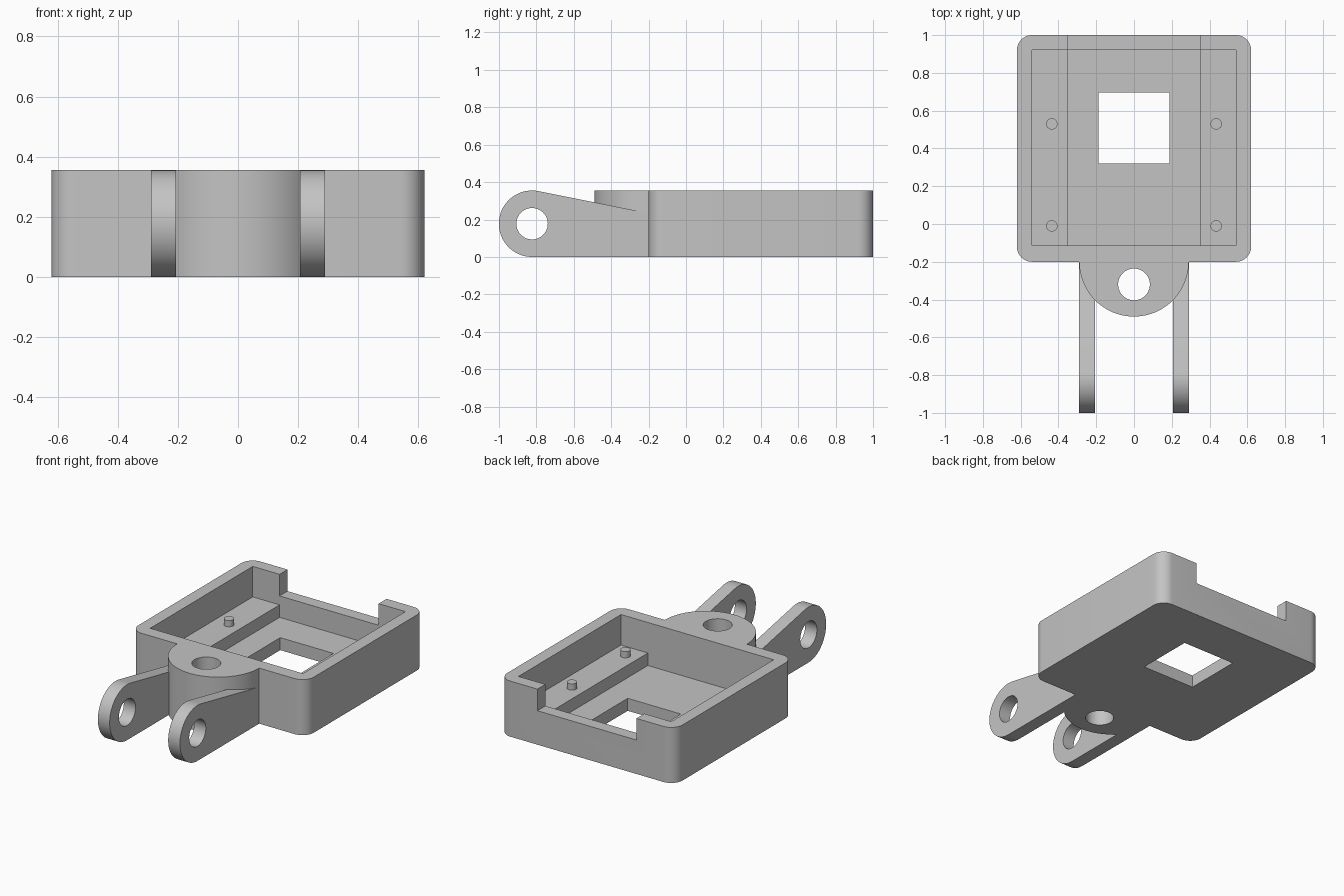
import bpy, bmesh
from math import pi, sin, cos, atan

if "Cube" in bpy.data.objects:
    bpy.data.objects.remove(bpy.data.objects["Cube"], do_unlink=True)

# One plain grey plastic
grey = bpy.data.materials.new("grey plastic")
grey.use_nodes = True
colour = (0.55, 0.55, 0.55, 1)
grey.diffuse_color = colour
for node in grey.node_tree.nodes:
    if node.type == 'BSDF_PRINCIPLED':
        node.inputs["Base Color"].default_value = colour

HEIGHT = 0.355
FLOOR = 0.08
RAIL_TOP = 0.16
HALF_W = 0.62
FRONT, BACK = -0.2, 1.0
HOLE = 0.084


def arc(cx, cy, r, start, end, n=24):
    return [(cx + r * cos(start + (end - start) * i / n),
             cy + r * sin(start + (end - start) * i / n)) for i in range(n + 1)]


def circle(cx, cy, r, n=48):
    return arc(cx, cy, r, 0, 2 * pi, n)[:-1]


def rect(x0, x1, y0, y1):
    return [(x0, y0), (x1, y0), (x1, y1), (x0, y1)]


def prism(name, outline, low, high, along_x=False):
    """Extrude a flat outline along z, or a side outline along x."""
    bm = bmesh.new()

    def place(p, w):
        return (w, p[0], p[1]) if along_x else (p[0], p[1], w)
    bottom = [bm.verts.new(place(p, low)) for p in outline]
    top = [bm.verts.new(place(p, high)) for p in outline]
    bm.faces.new(bottom[::-1])
    bm.faces.new(top)
    n = len(outline)
    for i in range(n):
        j = (i + 1) % n
        bm.faces.new((bottom[i], bottom[j], top[j], top[i]))
    bmesh.ops.recalc_face_normals(bm, faces=bm.faces)
    mesh = bpy.data.meshes.new(name)
    bm.to_mesh(mesh)
    bm.free()
    mesh.materials.append(grey)
    obj = bpy.data.objects.new(name, mesh)
    bpy.context.collection.objects.link(obj)
    return obj


def finish(obj, cutters=()):
    """Cut the holes, then smooth the curved walls."""
    bpy.ops.object.select_all(action='DESELECT')
    bpy.context.view_layer.objects.active = obj
    obj.select_set(True)
    for cutter in cutters:
        cutter.hide_render = True
        mod = obj.modifiers.new("cut", 'BOOLEAN')
        mod.operation = 'DIFFERENCE'
        mod.solver = 'EXACT'
        mod.object = cutter
        bpy.ops.object.modifier_apply(modifier=mod.name)
        bpy.data.objects.remove(cutter, do_unlink=True)
    bpy.ops.object.shade_smooth_by_angle(angle=pi / 6)


# Open tray with rounded corners, a window in the floor and a notched back wall
r = 0.08
outline = (arc(HALF_W - r, BACK - r, r, 0, pi / 2, 10)
           + arc(-HALF_W + r, BACK - r, r, pi / 2, pi, 10)
           + arc(-HALF_W + r, FRONT + r, r, pi, 1.5 * pi, 10)
           + arc(HALF_W - r, FRONT + r, r, 1.5 * pi, 2 * pi, 10))
tray = prism("tray", outline, 0, HEIGHT)
finish(tray, [
    prism("cavity_cutter", rect(-0.54, 0.54, -0.115, 0.92), FLOOR, 0.5),
    prism("window_cutter", rect(-0.188, 0.188, 0.32, 0.695), -0.1, 0.2),
    prism("notch_cutter", rect(-0.35, 0.35, 0.8, 1.1), 0.217, 0.5),
])

# Round boss with a vertical hole, rooted in the front wall
boss_r = 0.29
boss = prism("front_boss",
             arc(0, FRONT, boss_r, pi, 2 * pi, 48)
             + [(boss_r, FRONT + 0.04), (-boss_r, FRONT + 0.04)], 0, HEIGHT)
finish(boss, [prism("boss_cutter", circle(0, -0.32, HOLE), -0.1, 0.5)])

# Hinge arm side outline: round eye tapering back to the tray
eye_y, eye_r, slope = -0.823, HEIGHT / 2, 0.2
tilt = atan(slope)
eye = arc(eye_y, eye_r, eye_r, pi / 2 - tilt, 1.5 * pi, 40)
root = FRONT + 0.04
arm_outline = eye + [(root, 0), (root, eye[0][1] - slope * (root - eye[0][0]))]

for side, label in ((1, "left"), (-1, "right")):
    # Hinge arms
    lo, hi = sorted((side * 0.207, side * 0.29))
    arm = prism(label + "_hinge_arm", arm_outline, lo, hi, True)
    finish(arm, [prism("eye_cutter", circle(eye_y, eye_r, HOLE),
                       lo - 0.1, hi + 0.1, True)])

    # Raised rails along the side walls
    lo, hi = sorted((side * 0.35, side * 0.55))
    finish(prism(label + "_rail", rect(lo, hi, -0.125, 0.93),
                 FLOOR - 0.01, RAIL_TOP))

    # Locating pegs on the rails
    for y, place_name in ((0.53, "back"), (-0.01, "front")):
        finish(prism(label + "_" + place_name + "_peg",
                     circle(side * 0.435, y, 0.03, 24),
                     RAIL_TOP - 0.01, RAIL_TOP + 0.04))
